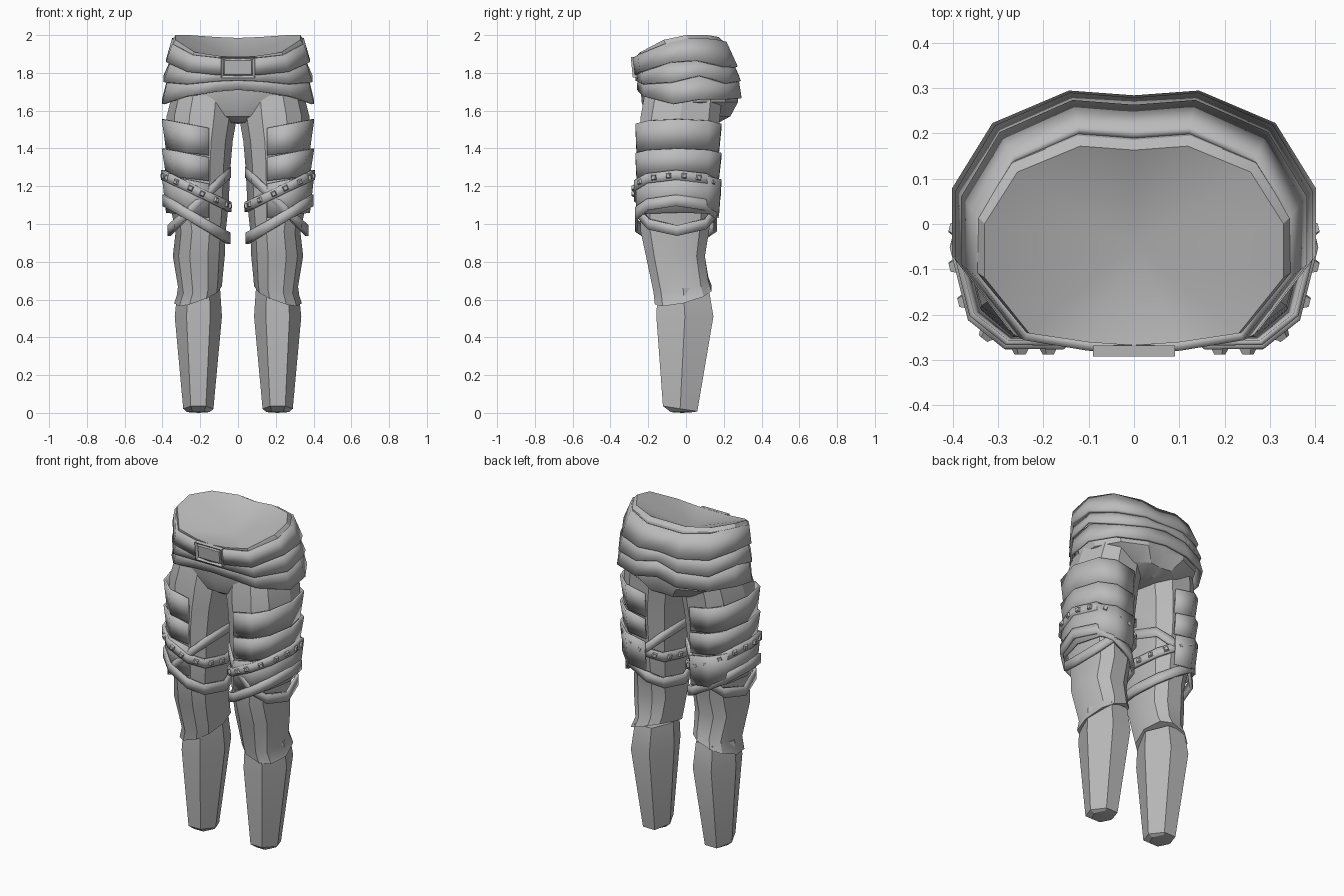
import bpy, bmesh, math
from mathutils import Vector, Matrix

if "Cube" in bpy.data.objects:
    bpy.data.objects.remove(bpy.data.objects["Cube"])

grey = bpy.data.materials.new("plain grey")
grey.diffuse_color = (0.5, 0.5, 0.5, 1)
grey.use_nodes = True
grey.node_tree.nodes["Principled BSDF"].inputs["Base Color"].default_value = grey.diffuse_color

# unit cross-sections, counter-clockwise seen from above
HEX = [(1, 0), (.5, 1), (-.5, 1), (-1, 0), (-.5, -1), (.5, -1)]
THIGH = [(1, 0), (.78, .72), (.35, 1), (-.35, 1), (-.78, .72),
         (-1, 0), (-.78, -.72), (-.35, -1), (.35, -1), (.78, -.72)]
# half hip outline from back centre round to front centre
HIP_HALF = [(0, .96), (.36, 1), (.78, .74), (1, .22),
            (1, -.32), (.7, -.88), (.3, -.97), (0, -1)]


def finish(bm, name, mirror=False, thick=0.0, closed=True):
    if closed:
        bmesh.ops.recalc_face_normals(bm, faces=bm.faces)
    me = bpy.data.meshes.new(name)
    bm.to_mesh(me)
    bm.free()
    me.materials.append(grey)
    ob = bpy.data.objects.new(name, me)
    bpy.context.collection.objects.link(ob)
    if thick:
        m = ob.modifiers.new("thickness", 'SOLIDIFY')
        m.thickness, m.offset = thick, 0
    if mirror:
        m = ob.modifiers.new("other side", 'MIRROR')
        m.use_clip = False
        m.use_mirror_merge = False
    bpy.ops.object.select_all(action='DESELECT')
    ob.select_set(True)
    bpy.context.view_layer.objects.active = ob
    bpy.ops.object.shade_smooth_by_angle(angle=math.radians(28))
    return ob


def ring(shape, x0, x1, y0, y1, z, ax=0, ay=0):
    """Fit a unit outline to a box; ax and ay tilt it."""
    return [Vector(((x0 + x1) / 2 + u * (x1 - x0) / 2,
                    (y0 + y1) / 2 + v * (y1 - y0) / 2,
                    z + ax * u + ay * v)) for u, v in shape]


def hip_ring(rx, y0, y1, zs):
    """Symmetric hip ring; zs is one height or eight, back to front."""
    if not isinstance(zs, (list, tuple)):
        zs = [zs] * 8
    half = [Vector((u * rx, (y0 + y1) / 2 + v * (y1 - y0) / 2, z))
            for (u, v), z in zip(HIP_HALF, zs)]
    other = [Vector((-p.x, p.y, p.z)) for p in half[1:-1]]
    return half[::-1] + other


def loft(name, rings, cyclic=True, bottom=None, top=None, **kw):
    """Skin rings; bottom and top are optional centre points for fan caps."""
    bm = bmesh.new()
    vs = [[bm.verts.new(p) for p in r] for r in rings]
    n = len(vs[0])
    spans = range(n if cyclic else n - 1)
    for a, b in zip(vs, vs[1:]):
        for i in spans:
            j = (i + 1) % n
            bm.faces.new((a[i], a[j], b[j], b[i]))
    for row, c in ((vs[0], bottom), (vs[-1], top)):
        if c:
            cv = bm.verts.new(c)
            for i in spans:
                bm.faces.new((row[i], row[(i + 1) % n], cv))
    return finish(bm, name, closed=bool(bottom and top), **kw)


# pelvis with a sunken fan-shaped top
RIM = [1.985, 1.99, 2.0, 2.0, 1.975, 1.91, 1.89, 1.885]
loft("pelvis", [
    hip_ring(.05, -.15, .17, 1.535),
    hip_ring(.20, -.205, .235, 1.57),
    hip_ring(.345, -.235, .275, 1.645),
    hip_ring(.36, -.24, .275, 1.72),
    hip_ring(.35, -.25, .25, 1.79),
    hip_ring(.345, -.265, .195, [z - .02 for z in RIM]),
    hip_ring(.33, -.268, .172, RIM),
], bottom=(0, 0, 1.53), top=(0, -.05, 1.87))

# hip plates and belt
loft("lower_hip_plate", [
    hip_ring(.395, -.252, .288, [1.69, 1.665, 1.66, 1.66, 1.635, 1.675, 1.70, 1.71]),
    hip_ring(.365, -.25, .27, [1.79, 1.78, 1.77, 1.78, 1.77, 1.77, 1.78, 1.79]),
], thick=.014)
loft("upper_hip_plate", [
    hip_ring(.388, -.262, .284, [1.785, 1.755, 1.745, 1.785, 1.75, 1.74, 1.755, 1.76]),
    hip_ring(.35, -.255, .24, [1.86, 1.86, 1.86, 1.87, 1.86, 1.83, 1.82, 1.82]),
], thick=.014)
loft("belt", [
    hip_ring(.372, -.266, .264, [1.835, 1.83, 1.835, 1.865, 1.855, 1.805, 1.79, 1.785]),
    hip_ring(.338, -.276, .205, [1.955, 1.96, 1.975, 1.982, 1.95, 1.895, 1.88, 1.875]),
], thick=.022)

# belt buckle: framed plate with a recessed middle
bm = bmesh.new()
bmesh.ops.create_cube(bm, size=1, matrix=Matrix.Translation((0, -.275, 1.83))
                      @ Matrix.Rotation(.1, 4, 'X') @ Matrix.Diagonal((.18, .024, .11, 1)))
bm.normal_update()
front = min(bm.faces, key=lambda f: f.calc_center_median().y)
bmesh.ops.inset_region(bm, faces=[front], thickness=.02)
bmesh.ops.translate(bm, verts=front.verts, vec=(0, .012, 0))
inner = bmesh.ops.inset_region(bm, faces=[front], thickness=.006)
bmesh.ops.translate(bm, verts=front.verts, vec=(0, -.008, 0))
finish(bm, "belt_buckle")

# lower leg: six-sided taper
loft("lower_leg", [
    ring(HEX, .15, .27, -.08, .04, .004),
    ring(HEX, .13, .29, -.122, .06, .022, 0, -.014),
    ring(HEX, .085, .335, -.157, .145, .51),
    ring(HEX, .095, .32, -.15, .12, .66),
], bottom=(.21, -.02, 0), top=(.21, -.02, .66), mirror=True)

# knee and thigh with a slanted cuff
loft("upper_leg", [
    ring(THIGH, .085, .338, -.165, .135, .625, -.045, .035),
    ring(THIGH, .082, .315, -.172, .118, .68, -.03, .03),
    ring(THIGH, .07, .345, -.212, .10, .83),
    ring(THIGH, .065, .33, -.24, .122, .96),
    ring(THIGH, .05, .36, -.247, .14, 1.10),
    ring(THIGH, .04, .375, -.25, .158, 1.30),
    ring(THIGH, .028, .378, -.245, .17, 1.44),
    ring(THIGH, .005, .378, -.24, .18, 1.57),
    ring(THIGH, .005, .35, -.22, .19, 1.68),
], bottom=(.21, -.02, .64), top=(.18, 0, 1.68), mirror=True)

# outer thigh plates, flared at their upper edge
OUTER = THIGH[7:] + THIGH[:4]
for name, zt, zb in (("upper_thigh_plate", 1.52, 1.37),
                     ("middle_thigh_plate", 1.365, 1.235),
                     ("lower_thigh_plate", 1.225, 1.04)):
    loft(name, [
        ring(OUTER, .045, .375, -.256, .168, zb, .02),
        ring(OUTER, .035, .398, -.262, .182, zt, .035),
    ], cyclic=False, mirror=True, thick=.012)


# crossing straps wrapped round the thigh
def strap(name, box, z, ax, h):
    loft(name, [ring(THIGH, *box, z - h, ax), ring(THIGH, *box, z + h, ax)],
         mirror=True, thick=.018)


BOX = (.043, .398, -.268, .165)
strap("studded_strap", BOX, 1.175, .085, .026)
strap("lower_strap", (.05, .392, -.262, .155), 1.025, .10, .03)
strap("cross_strap", (.045, .365, -.256, .16), 1.12, -.155, .028)

# studs along the studded strap
bm = bmesh.new()
path = ring(THIGH, *BOX, 1.175, .085)
for i, a in enumerate(path):
    b = path[(i + 1) % len(path)]
    along = (b - a).normalized()
    out = along.cross(Vector((0, 0, 1))).normalized()
    up = out.cross(along)
    steps = (.25, .75) if (b - a).length > .13 else (.5,)
    for t in steps:
        p = a.lerp(b, t) + out * .012
        m = Matrix((along, out, up)).transposed().to_4x4()
        m.translation = p
        bmesh.ops.create_cone(bm, cap_ends=True, segments=4, radius1=.022, radius2=.013,
                              depth=.016, matrix=m @ Matrix.Rotation(-math.pi / 2, 4, 'X')
                              @ Matrix.Rotation(math.pi / 4, 4, 'Z'))
finish(bm, "strap_studs", mirror=True)
